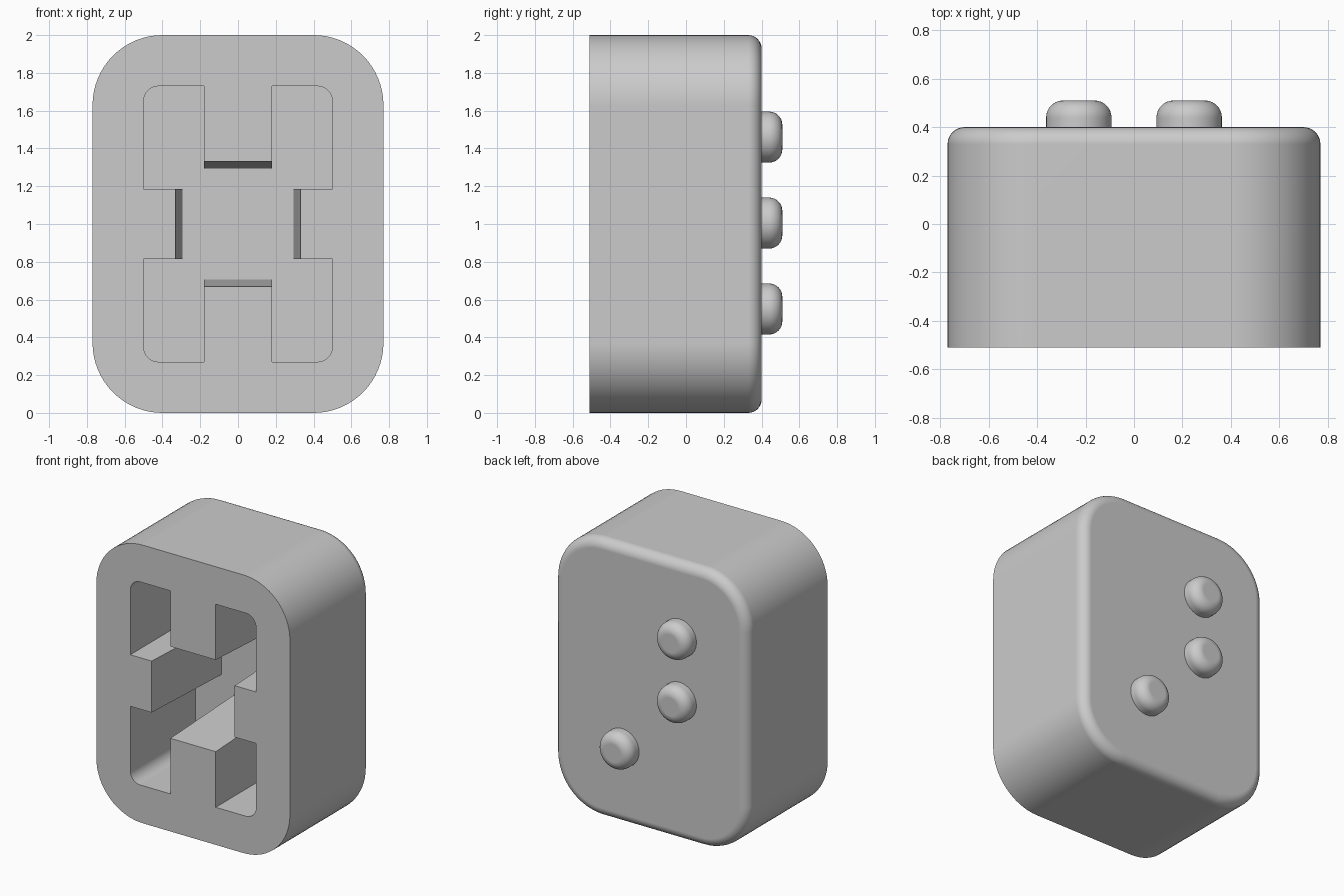
import bpy, bmesh
from math import sin, cos, pi, radians

cube = bpy.data.objects.get("Cube")
if cube:
    bpy.data.objects.remove(cube, do_unlink=True)

grey = bpy.data.materials.new("plain_grey")
grey.use_nodes = True
colour = (0.6, 0.6, 0.6, 1)
grey.diffuse_color = colour
grey.node_tree.nodes["Principled BSDF"].inputs["Base Color"].default_value = colour

FRONT, BACK, FLOOR = -0.51, 0.40, 0.23


def arc(cx, cz, r, n):
    """Quarter arc in the first quadrant."""
    return [(cx + r * cos(pi / 2 * i / n), cz + r * sin(pi / 2 * i / n)) for i in range(n + 1)]


def mirror_round(quarter):
    """Mirror a first-quadrant path into a closed four-way symmetric outline."""
    points = []
    for sx, sz, step in ((1, 1, 1), (-1, 1, -1), (-1, -1, 1), (1, -1, -1)):
        for x, z in quarter[::step]:
            p = (sx * x, sz * z)
            if not points or max(abs(p[0] - points[-1][0]), abs(p[1] - points[-1][1])) > 1e-5:
                points.append(p)
    if max(abs(points[0][0] - points[-1][0]), abs(points[0][1] - points[-1][1])) < 1e-5:
        points.pop()
    return points


def rounded_outline(hw, hh, r):
    return mirror_round(arc(hw - r, hh - r, r, 16))


def cavity_outline(lean):
    """Recess around four tabs whose ends reach inward by lean."""
    corner = arc(0.42, 0.65, 0.08, 8)
    return mirror_round([(0.33 - lean, 0.185), (0.50, 0.185)] + corner
                        + [(0.18, 0.73), (0.18, 0.33 - lean)])


def loft(name, sections, x=0, z=1):
    """Skin a capped solid through (y, outline) sections."""
    bm = bmesh.new()
    rings = [[bm.verts.new((x + px, y, z + pz)) for px, pz in outline] for y, outline in sections]
    for a, b in zip(rings, rings[1:]):
        for i in range(len(a)):
            j = (i + 1) % len(a)
            bm.faces.new((a[i], a[j], b[j], b[i]))
    bm.faces.new(rings[0])
    bm.faces.new(rings[-1])
    bmesh.ops.recalc_face_normals(bm, faces=bm.faces)
    mesh = bpy.data.meshes.new(name)
    bm.to_mesh(mesh)
    bm.free()
    mesh.materials.append(grey)
    obj = bpy.data.objects.new(name, mesh)
    bpy.context.collection.objects.link(obj)
    return obj


def domed(name, start, end, hw, hh, r, bevel, x=0, z=1, steps=8):
    """Straight-sided solid with a rounded rim on its back end."""
    sections = [(start, rounded_outline(hw, hh, r))]
    for i in range(steps + 1):
        a = pi / 2 * i / steps
        d = bevel * (1 - cos(a))
        sections.append((end - bevel + bevel * sin(a), rounded_outline(hw - d, hh - d, r - d)))
    return loft(name, sections, x, z)


def smooth(obj):
    bpy.ops.object.select_all(action='DESELECT')
    obj.select_set(True)
    bpy.context.view_layer.objects.active = obj
    bpy.ops.object.shade_smooth_by_angle(angle=radians(35))
    mod = obj.modifiers.new("flat_face_normals", 'WEIGHTED_NORMAL')
    mod.keep_sharp = True


# Body block with rounded corners and a soft back rim
body = domed("body", FRONT, BACK, 0.77, 1.0, 0.37, 0.07)

# Socket recess cut into the front, leaving four leaning tabs
over = 0.05
cutter = loft("socket_cutter", [(FRONT - over, cavity_outline(-0.0025)),
                                (FLOOR, cavity_outline(0.037))])
cutter.hide_render = True
cut = body.modifiers.new("socket", 'BOOLEAN')
cut.operation = 'DIFFERENCE'
cut.solver = 'EXACT'
cut.object = cutter
graph = bpy.context.evaluated_depsgraph_get()
carved = bpy.data.meshes.new_from_object(body.evaluated_get(graph))
body.modifiers.clear()
body.data = carved
bpy.data.objects.remove(cutter, do_unlink=True)
smooth(body)

# Three round studs on the back
for name, x, z in (("upper_stud", -0.228, 1.46), ("middle_stud", -0.228, 1.005),
                   ("lower_stud", 0.228, 0.55)):
    smooth(domed(name, BACK - 0.01, 0.51, 0.135, 0.135, 0.135, 0.07, x, z))
